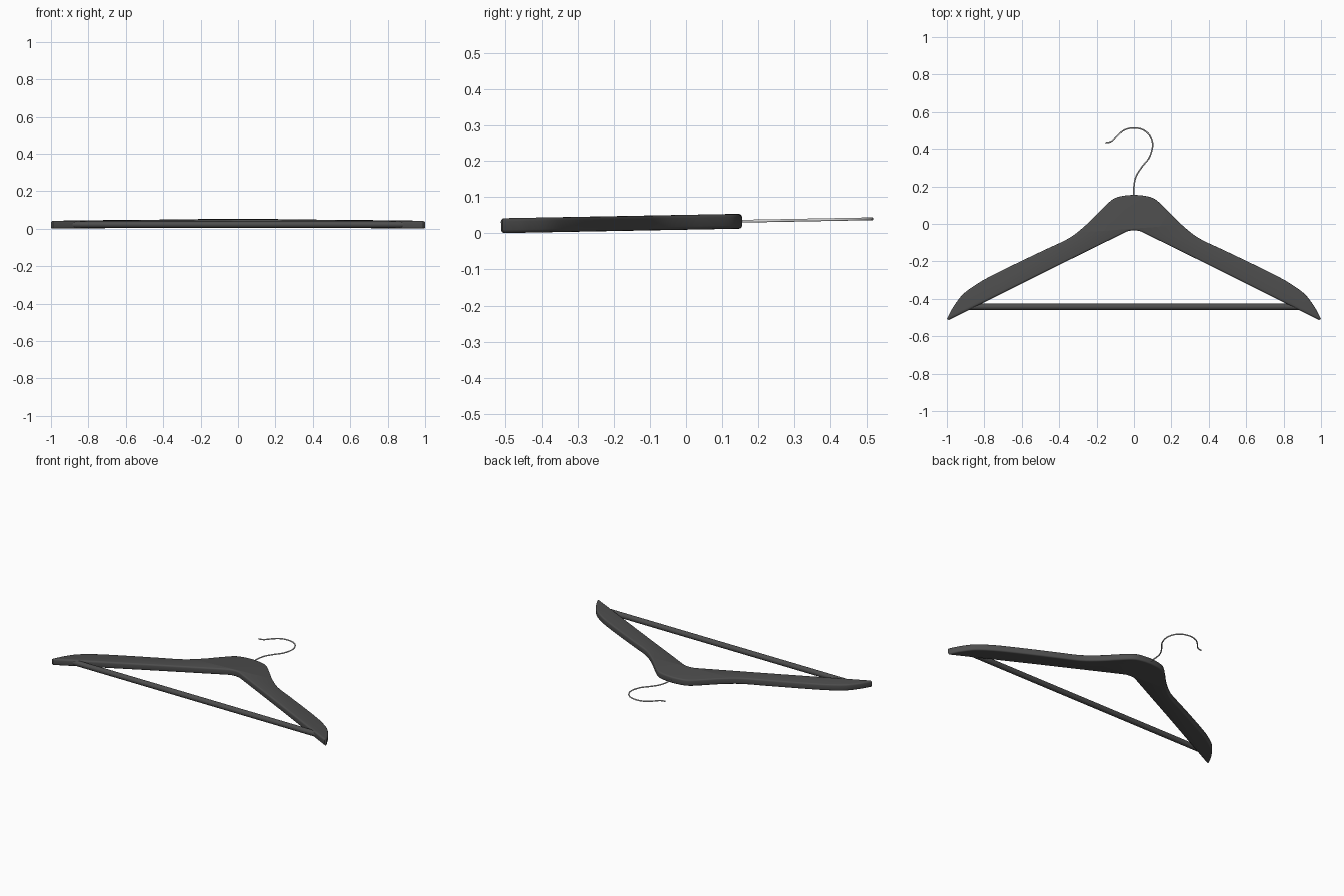
import bpy, bmesh, math
from mathutils import Vector, Matrix

if "Cube" in bpy.data.objects:
    bpy.data.objects.remove(bpy.data.objects["Cube"])

SLOPE = 0.0185                       # the hanger lies slightly tilted
TILT = Matrix.Translation((0, 0, 0.0305)) @ Matrix.Rotation(math.atan(SLOPE), 4, 'X')

dark = bpy.data.materials.new("dark_grey")
dark.diffuse_color = (0.075, 0.075, 0.075, 1)
dark.use_nodes = True
dark.node_tree.nodes["Principled BSDF"].inputs["Base Color"].default_value = dark.diffuse_color


def smooth_path(pts, n):
    """Catmull-Rom samples through 2D points."""
    p = [Vector(q) for q in pts]
    p = [2 * p[0] - p[1]] + p + [2 * p[-1] - p[-2]]
    out = []
    for i in range(1, len(p) - 2):
        a, b, c, d = p[i - 1:i + 3]
        for k in range(n):
            t = k / n
            out.append(0.5 * (2 * b + (c - a) * t + (2 * a - 5 * b + 4 * c - d) * t * t
                              + (3 * b - a - 3 * c + d) * t ** 3))
    return out + [p[-2]]


def finish(bm, name, mat, angle=35):
    bmesh.ops.recalc_face_normals(bm, faces=bm.faces)
    me = bpy.data.meshes.new(name)
    bm.to_mesh(me)
    bm.free()
    ob = bpy.data.objects.new(name, me)
    bpy.context.collection.objects.link(ob)
    ob.matrix_world = TILT
    if mat:
        me.materials.append(mat)
    bpy.ops.object.select_all(action='DESELECT')
    ob.select_set(True)
    bpy.context.view_layer.objects.active = ob
    bpy.ops.object.shade_smooth_by_angle(angle=math.radians(angle))
    return ob


# Wooden body: half outline mirrored, extruded, rims rounded
upper = smooth_path([(0, .155), (.06, .149), (.115, .13), (.18, .07), (.25, 0), (.345, -.075),
                     (.48, -.14), (.61, -.202), (.75, -.271), (.83, -.315), (.91, -.372),
                     (.96, -.435), (.985, -.478), (1, -.508)], 4)
lower = [Vector(q) for q in ((.99, -.513), (.95, -.493), (.5, -.268), (.07, -.056))]
lower += smooth_path([(.055, -.0485), (.03, -.038), (0, -.034)], 4)
half = upper + lower
outline = half + [Vector((-v.x, v.y)) for v in half[-2:0:-1]]

H = 0.0205
bm = bmesh.new()
face = bm.faces.new([bm.verts.new((v.x, v.y, -H)) for v in outline])
ext = bmesh.ops.extrude_face_region(bm, geom=[face], use_keep_orig=True)
bmesh.ops.translate(bm, vec=(0, 0, 2 * H),
                    verts=[g for g in ext["geom"] if isinstance(g, bmesh.types.BMVert)])
rims = [e for e in bm.edges if abs(e.verts[0].co.z - e.verts[1].co.z) < 1e-6]
bmesh.ops.bevel(bm, geom=rims, offset=0.009, segments=3, profile=0.5,
                affect='EDGES', clamp_overlap=False)
finish(bm, "hanger_body", dark)

# Trouser bar between the arms
bm = bmesh.new()
bmesh.ops.create_cone(bm, cap_ends=True, segments=24, radius1=.0175, radius2=.0175, depth=1.8,
                      matrix=Matrix.Translation((0, -.443, 0)) @ Matrix.Rotation(math.pi / 2, 4, 'Y'))
finish(bm, "trouser_bar", dark)

# Wire hook: ring swept along a flat path
path = smooth_path([(0, .12), (0, .2), (.012, .255), (.045, .307), (.082, .355), (.1, .42),
                    (.085, .473), (.05, .505), (0, .516), (-.05, .505), (-.088, .475),
                    (-.115, .445), (-.135, .435), (-.152, .433)], 6)
R, SIDES = .004, 10
bm = bmesh.new()
rings = []
for i, p in enumerate(path):
    t = (path[min(i + 1, len(path) - 1)] - path[max(i - 1, 0)]).normalized()
    ring = []
    for k in range(SIDES):
        a = math.tau * k / SIDES
        ring.append(bm.verts.new((p.x - t.y * R * math.cos(a), p.y + t.x * R * math.cos(a),
                                  R * math.sin(a))))
    rings.append(ring)
for r0, r1 in zip(rings, rings[1:]):
    for k in range(SIDES):
        j = (k + 1) % SIDES
        bm.faces.new((r0[k], r0[j], r1[j], r1[k]))
bm.faces.new(rings[0])
bm.faces.new(rings[-1])
finish(bm, "wire_hook", None, 50)
